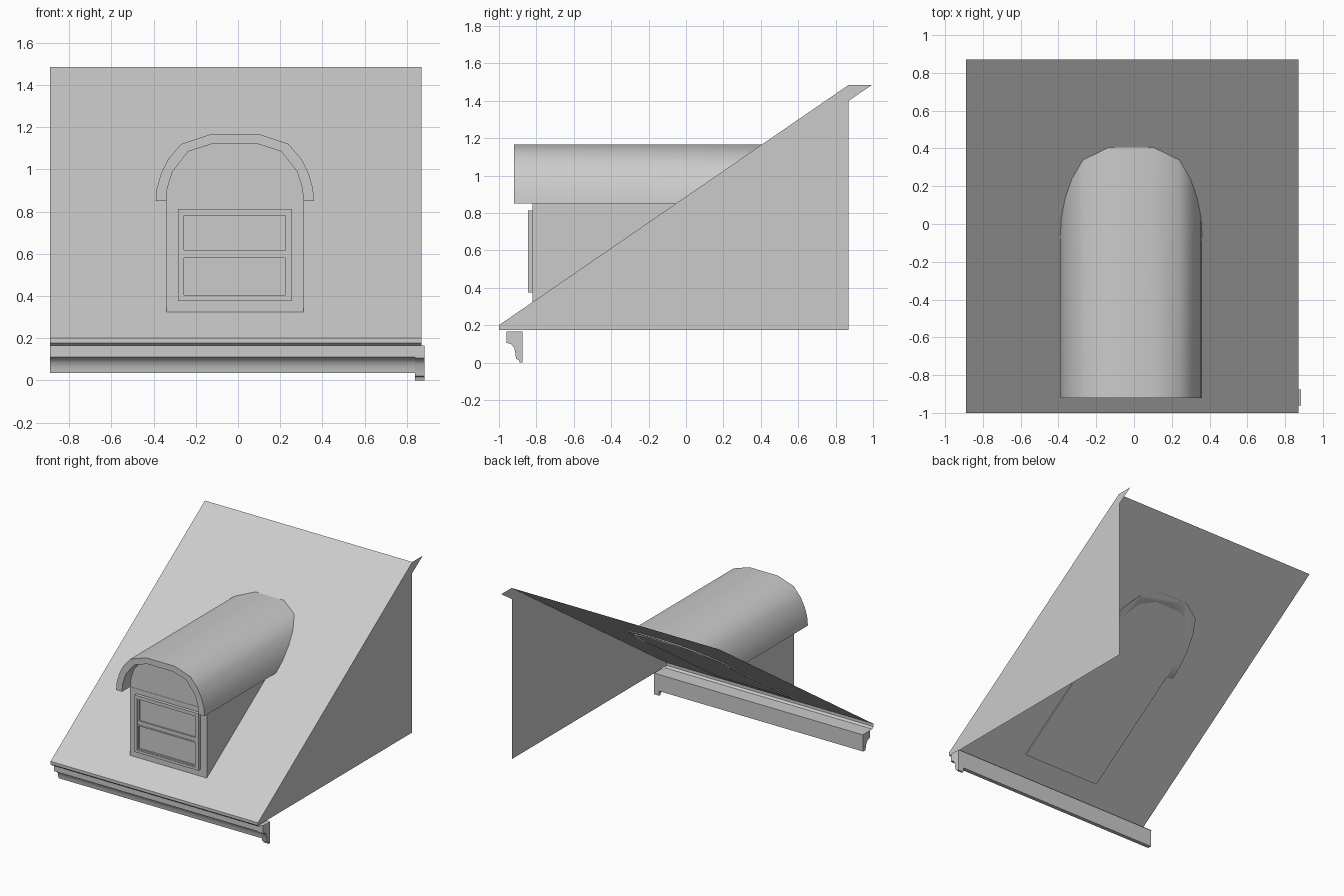
import bpy, bmesh, math
from mathutils import Vector

cube = bpy.data.objects.get("Cube")
if cube:
    bpy.data.objects.remove(cube)

grey = bpy.data.materials.new("plain grey")
grey.use_nodes = True
grey.diffuse_color = (0.6, 0.6, 0.6, 1)
grey.node_tree.nodes["Principled BSDF"].inputs["Base Color"].default_value = (0.6, 0.6, 0.6, 1)

SLOPE = 1.285 / 1.87
LEFT, RIGHT = 0.87, -0.89
MID = -0.015          # centre line of the dormer


def roof_z(y):
    return 0.2 + SLOPE * (y + 1)


def finish(name, bm, smooth=False):
    bmesh.ops.recalc_face_normals(bm, faces=bm.faces)
    mesh = bpy.data.meshes.new(name)
    bm.to_mesh(mesh)
    bm.free()
    mesh.materials.append(grey)
    if smooth:
        mesh.shade_smooth()
        mesh.set_sharp_from_angle(angle=math.radians(45))
    obj = bpy.data.objects.new(name, mesh)
    bpy.context.collection.objects.link(obj)
    return obj


def sweep(name, points, offset, closed=True, smooth=False, clip=None):
    """Extrude a profile by an offset; optionally trim it just under the roof."""
    bm = bmesh.new()
    a = [bm.verts.new(p) for p in points]
    b = [bm.verts.new(Vector(p) + Vector(offset)) for p in points]
    n = len(points)
    for i in range(n if closed else n - 1):
        j = (i + 1) % n
        bm.faces.new((a[i], a[j], b[j], b[i]))
    if closed:
        bm.faces.new(a)
        bm.faces.new(b[::-1])
    if clip is not None:
        cut = bmesh.ops.bisect_plane(
            bm, geom=bm.verts[:] + bm.edges[:] + bm.faces[:],
            plane_co=(0, -1, 0.2 - clip), plane_no=(0, -SLOPE, 1), clear_inner=True)
        edges = [e for e in cut["geom_cut"] if isinstance(e, bmesh.types.BMEdge)]
        bmesh.ops.holes_fill(bm, edges=edges)
    return finish(name, bm, smooth)


def sheet(name, x, yz):
    bm = bmesh.new()
    bm.faces.new([bm.verts.new((x, y, z)) for y, z in yz])
    return finish(name, bm)


def along_x(name, yz, x0, x1, **kw):
    return sweep(name, [(x0, y, z) for y, z in yz], (x1 - x0, 0, 0), **kw)


def box(name, x0, x1, y0, y1, z0, z1):
    return along_x(name, [(y0, z0), (y1, z0), (y1, z1), (y0, z1)], x0, x1)


def frame(name, x0, x1, z0, z1, width, y0, y1):
    """Rectangular ring of four bars."""
    bars = [(x0, x0 + width, z0, z1), (x1 - width, x1, z0, z1),
            (x0 + width, x1 - width, z0, z0 + width),
            (x0 + width, x1 - width, z1 - width, z1)]
    for side, (a, b, c, d) in zip(("right", "left", "bottom", "top"), bars):
        box(f"{name}_{side}", a, b, y0, y1, c, d)


# Roof sheet with its eave lip and soffit
along_x("roof", [(0.87, roof_z(0.87)), (-1, 0.2), (-1, 0.178), (-0.985, 0.165),
                 (-0.87, 0.165)], RIGHT, LEFT, closed=False)

# Gable wall and the sloping verge strip over it
sheet("gable_wall", 0.866, [(-1, 0.2), (-1, 0.175), (0.87, 0.175), (0.87, roof_z(0.87))])
sheet("verge_strip", LEFT, [(-1, 0.2), (-0.88, 0.2), (0.87, 1.4), (0.995, 1.485),
                            (1.0, 1.485), (0.87, 1.485)])

# Cornice under the eave, and the bracket at its left end
along_x("cornice", [(-0.96, 0.165), (-0.96, 0.11), (-0.935, 0.105), (-0.917, 0.085),
                    (-0.908, 0.06), (-0.905, 0.035), (-0.875, 0.035), (-0.875, 0.165)],
        RIGHT, 0.86, smooth=True)
along_x("cornice_bracket", [(-0.96, 0.165), (-0.96, 0.105), (-0.935, 0.1), (-0.917, 0.075),
                            (-0.908, 0.02), (-0.895, 0.015), (-0.89, 0), (-0.875, 0),
                            (-0.875, 0.165)], 0.84, 0.885, smooth=True)

# Dormer arches: half outlines mirrored about the centre line
outer_half = [(0.375, 0.85), (0.37, 0.91), (0.35, 0.98), (0.315, 1.05), (0.255, 1.12),
              (0.12, 1.165)]
inner_half = [(0.325, 0.85), (0.32, 0.91), (0.295, 0.99), (0.22, 1.085), (0.11, 1.12)]


def arch(half, y):
    left = [(MID + x, y, z) for x, z in half]
    right = [(MID - x, y, z) for x, z in reversed(half)]
    return left + right


sweep("dormer_roof", arch(outer_half, -0.92) + arch(inner_half, -0.92)[::-1],
      (0, 1.6, 0), smooth=True, clip=0.012)
body = arch(inner_half, -0.82) + [(-0.34, -0.82, 0.1), (0.31, -0.82, 0.1)]
sweep("dormer_body", body, (0, 1.5, 0), clip=0.012)
box("dormer_wall_head", -0.34, 0.31, -0.822, -0.82, 0.845, 0.85)

# Sash window: casing, two sashes, panes
frame("window_casing", -0.285, 0.255, 0.375, 0.812, 0.02, -0.845, -0.82)
frame("upper_sash", -0.265, 0.235, 0.59, 0.792, 0.01, -0.838, -0.82)
frame("lower_sash", -0.265, 0.235, 0.395, 0.59, 0.01, -0.841, -0.82)
box("meeting_rail", -0.255, 0.225, -0.838, -0.82, 0.592, 0.618)
box("upper_pane", -0.255, 0.225, -0.826, -0.82, 0.618, 0.782)
box("lower_pane", -0.255, 0.225, -0.828, -0.82, 0.405, 0.58)
